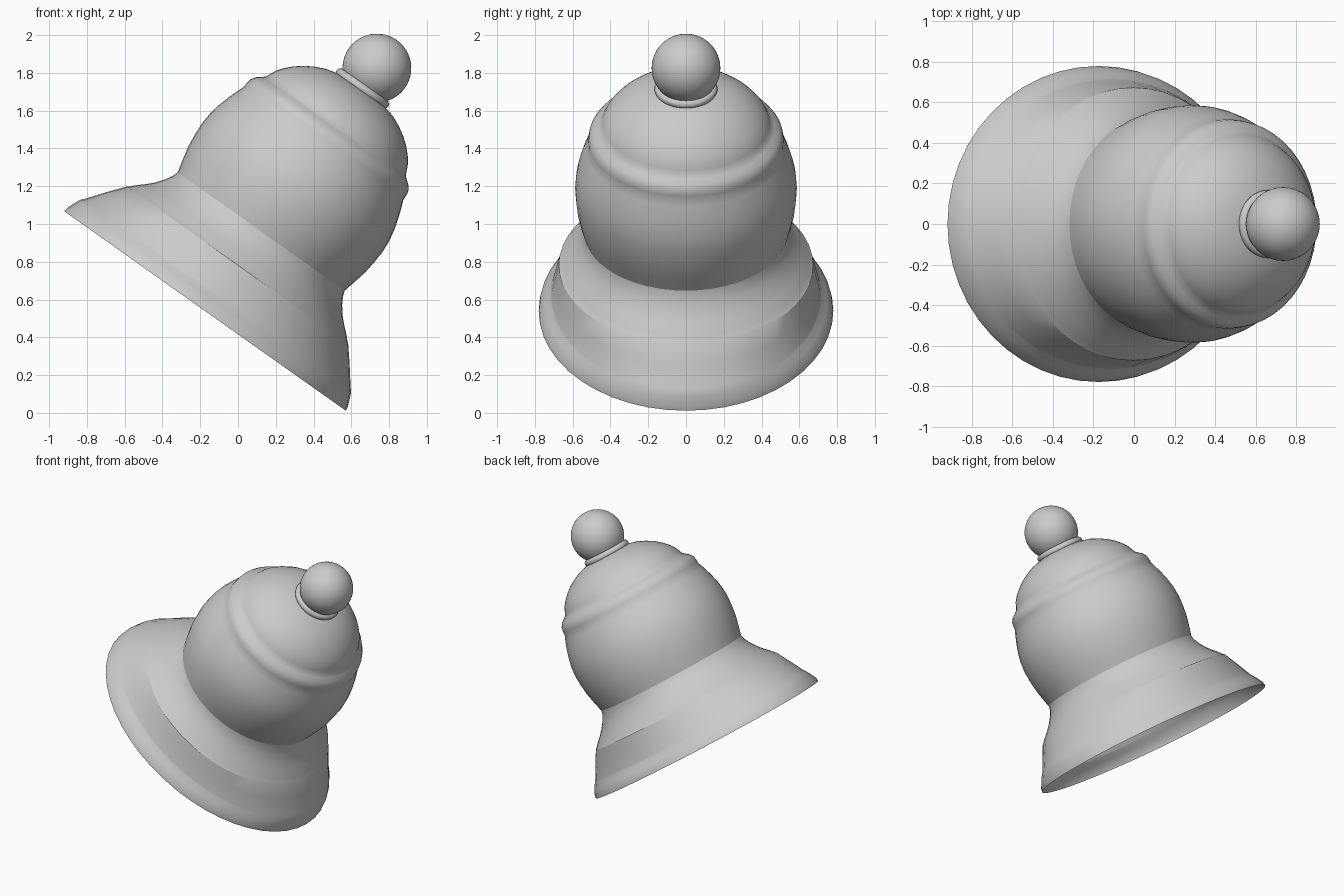
import bpy, bmesh, math
from mathutils import Matrix, Vector

if "Cube" in bpy.data.objects:
    bpy.data.objects.remove(bpy.data.objects["Cube"])

# Tilted frame: local z is the bell axis, local x runs across the tilted mouth
AXIS = Vector((0.578, 0, 0.816)).normalized()
ACROSS = Vector((AXIS.z, 0, -AXIS.x))
FRAME = Matrix((ACROSS, Vector((0, 1, 0)), AXIS)).transposed().to_4x4()
FRAME.translation = (-0.175, 0, 0.54)
SIDES = 48


def finish(name, bm, angle):
    bmesh.ops.transform(bm, matrix=FRAME, verts=bm.verts)
    mesh = bpy.data.meshes.new(name)
    bm.to_mesh(mesh)
    bm.free()
    obj = bpy.data.objects.new(name, mesh)
    bpy.context.collection.objects.link(obj)
    bpy.ops.object.select_all(action='DESELECT')
    bpy.context.view_layer.objects.active = obj
    obj.select_set(True)
    bpy.ops.object.shade_smooth_by_angle(angle=math.radians(angle))
    return obj


def lathe(name, profile, angle, sides=SIDES, closed=False):
    """Sweep (x radius, y radius, height) stations around the bell axis."""
    bm = bmesh.new()
    rings = []
    for rx, ry, h in profile:
        rings.append([bm.verts.new((rx * math.cos(t), ry * math.sin(t), h))
                      for t in (2 * math.pi * i / sides for i in range(sides))])
    pairs = list(zip(rings, rings[1:]))
    if closed:
        pairs.append((rings[-1], rings[0]))
    for low, high in pairs:
        for i in range(sides):
            j = (i + 1) % sides
            bm.faces.new((low[i], low[j], high[j], high[i]))
    if not closed:
        tip = rings[-1]
        bmesh.ops.pointmerge(bm, verts=tip, merge_co=(0, 0, profile[-1][2]))
    bmesh.ops.recalc_face_normals(bm, faces=bm.faces)
    return finish(name, bm, angle)


# Oval flared skirt blending into the round body
skirt = [(.914, .78, 0), (.910, .775, .025), (.892, .745, .07), (.878, .718, .10),
         (.866, .713, .112), (.79, .692, .21), (.718, .673, .298), (.708, .665, .305),
         (.690, .650, .325), (.645, .615, .365), (.610, .590, .40), (.575, .562, .445),
         (.552, .545, .485), (.542, .540, .515)]
# Body, raised band, groove and dome
body = [(.550, .55), (.562, .60), (.575, .66), (.583, .73), (.587, .80), (.582, .87),
        (.570, .93), (.553, .99), (.532, 1.05), (.518, 1.085), (.517, 1.11),
        (.512, 1.14), (.495, 1.165), (.470, 1.185), (.453, 1.20), (.442, 1.225),
        (.428, 1.255), (.402, 1.29), (.368, 1.325), (.325, 1.36), (.275, 1.39),
        (.22, 1.415), (.15, 1.433), (.08, 1.443), (.03, 1.446), (.01, 1.446)]
lathe("bell_body", skirt + [(r, r, h) for r, h in body], 25)

# Collar ring under the knob
collar = []
for k in range(12):
    a = 2 * math.pi * k / 12
    r = .143 + .024 * math.cos(a)
    collar.append((r, r, 1.443 + .024 * math.sin(a)))
lathe("knob_collar", collar, 60, closed=True)

# Round knob
bm = bmesh.new()
bmesh.ops.create_uvsphere(bm, u_segments=48, v_segments=24, radius=.182,
                          matrix=Matrix.Translation((0, 0, 1.575)))
finish("knob", bm, 40)
